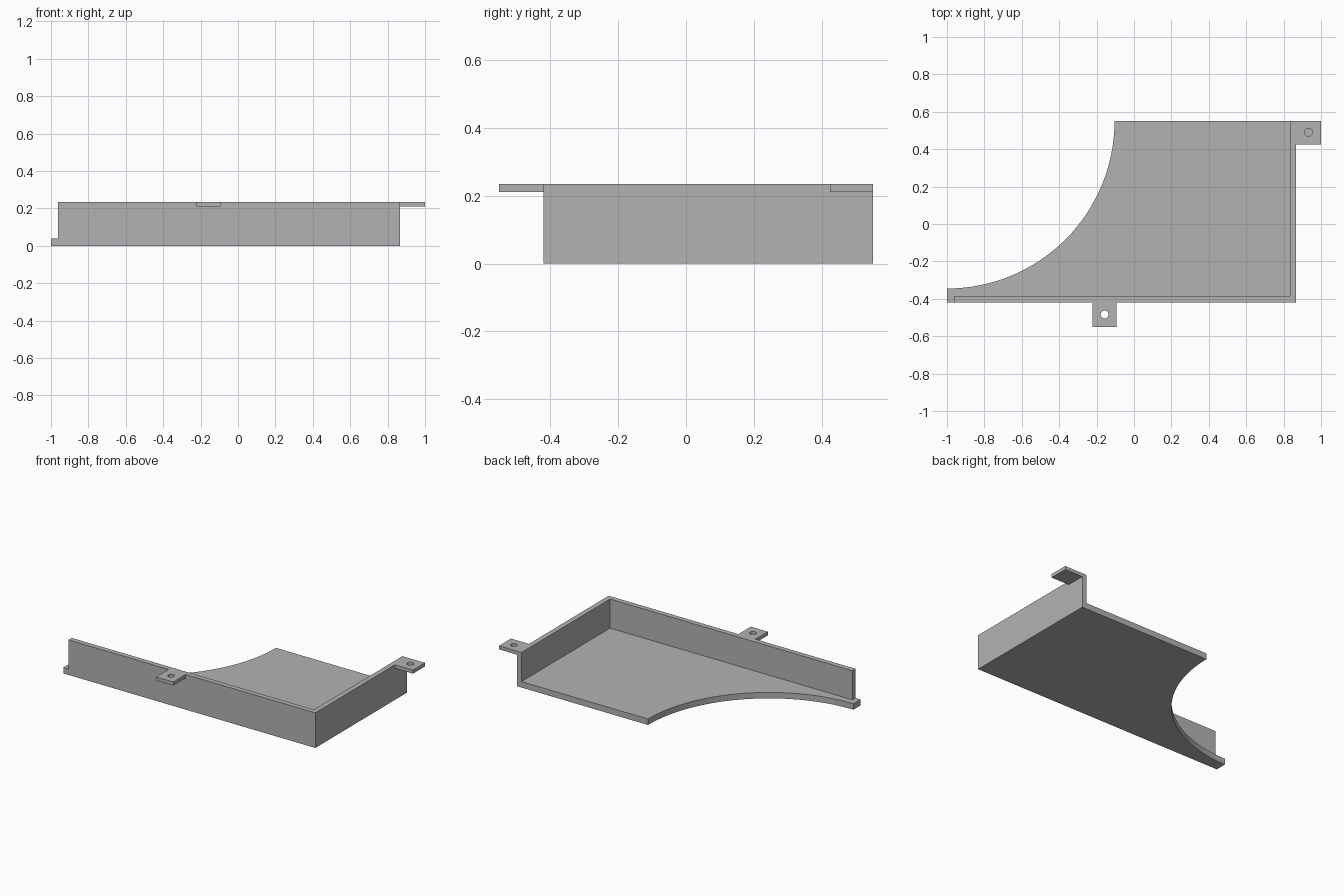
import bpy
import bmesh
from math import cos, sin, pi

cube = bpy.data.objects.get("Cube")
if cube:
    bpy.data.objects.remove(cube, do_unlink=True)

grey = bpy.data.materials.new("plain grey")
grey.use_nodes = True
colour = (0.45, 0.45, 0.45, 1)
grey.diffuse_color = colour
grey.node_tree.nodes["Principled BSDF"].inputs["Base Color"].default_value = colour

LEFT, RIGHT, FRONT, BACK = -1.0, 0.867, -0.42, 0.551
WALL, FLOOR, TOP = 0.034, 0.04, 0.235
TAB, TAB_Z = 0.127, 0.211
RADIUS = 0.896


def prism(name, outline, z0, z1):
    """Extrude a flat outline between two heights."""
    bm = bmesh.new()
    face = bm.faces.new([bm.verts.new((x, y, z0)) for x, y in outline])
    ext = bmesh.ops.extrude_face_region(bm, geom=[face])
    top = [v for v in ext["geom"] if isinstance(v, bmesh.types.BMVert)]
    bmesh.ops.translate(bm, verts=top, vec=(0, 0, z1 - z0))
    bmesh.ops.recalc_face_normals(bm, faces=bm.faces)
    mesh = bpy.data.meshes.new(name)
    bm.to_mesh(mesh)
    bm.free()
    mesh.materials.append(grey)
    obj = bpy.data.objects.new(name, mesh)
    bpy.context.collection.objects.link(obj)
    return obj


def rect(x0, x1, y0, y1):
    return [(x0, y0), (x1, y0), (x1, y1), (x0, y1)]


def arc(cx, cy, r, start, end, steps):
    angles = [start + (end - start) * i / steps for i in range(steps + 1)]
    return [(cx + r * cos(a), cy + r * sin(a)) for a in angles]


def combine(target, other, operation):
    """Apply a boolean and discard the helper."""
    mod = target.modifiers.new("combine", "BOOLEAN")
    mod.operation, mod.solver, mod.object = operation, "EXACT", other
    bpy.context.view_layer.objects.active = target
    bpy.ops.object.modifier_apply(modifier=mod.name)
    bpy.data.objects.remove(other, do_unlink=True)


# Floor with a quarter-round cutout
curve = arc(LEFT, BACK, RADIUS, 0, -pi / 2, 32)
tray = prism("corner_tray", [(LEFT, FRONT), (RIGHT, FRONT), (RIGHT, BACK)] + curve, 0, FLOOR)

# L-shaped wall along the front and the left side
wall_start = LEFT + 0.038
walls = prism("walls", [
    (wall_start, FRONT), (RIGHT, FRONT), (RIGHT, BACK), (RIGHT - WALL, BACK),
    (RIGHT - WALL, FRONT + WALL), (wall_start, FRONT + WALL)], 0, TOP)
combine(tray, walls, "UNION")

# Mounting tabs, rooted inside the walls
root = WALL / 2
front_tab = rect(-0.221, -0.221 + TAB, FRONT - TAB - 0.004, FRONT + root)
side_tab = rect(RIGHT - root, 1.0, BACK - TAB, BACK)
for outline in (front_tab, side_tab):
    combine(tray, prism("tab", outline, TAB_Z, TOP), "UNION")

# Screw holes: through on the front tab, closed underneath on the side tab
for x, y, bottom in ((-0.157, -0.484, TAB_Z - 0.05), (0.933, 0.49, TAB_Z + 0.001)):
    circle = arc(x, y, 0.021, 0, 2 * pi, 24)[:-1]
    combine(tray, prism("hole", circle, bottom, TOP + 0.05), "DIFFERENCE")

# Smooth the curved edges, keep the corners sharp
bpy.ops.object.select_all(action="DESELECT")
tray.select_set(True)
bpy.context.view_layer.objects.active = tray
bpy.ops.object.shade_smooth_by_angle(angle=pi / 6)
